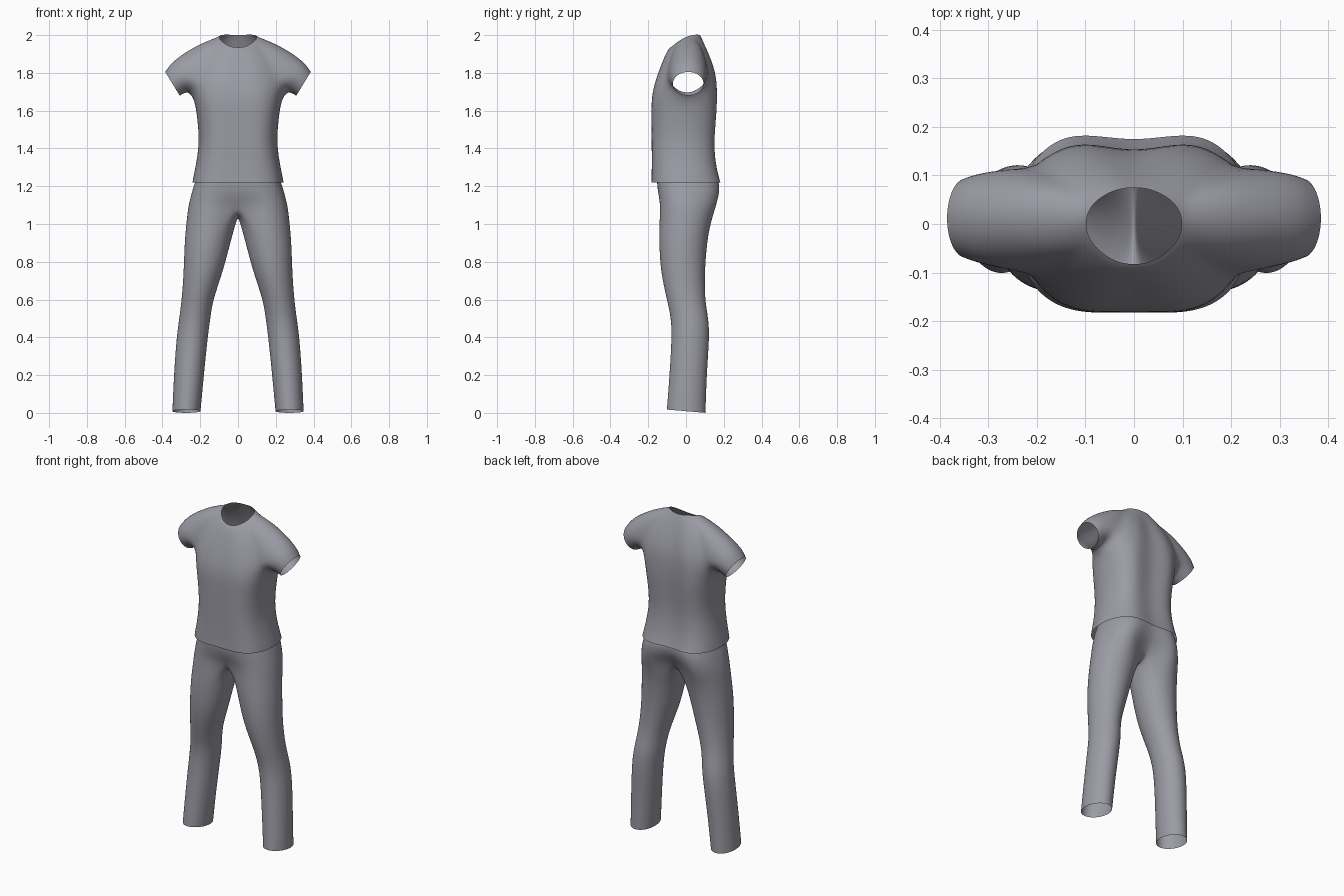
import bpy, bmesh, math
from mathutils import Vector

if "Cube" in bpy.data.objects:
    bpy.data.objects.remove(bpy.data.objects["Cube"])

cloth = bpy.data.materials.new("dark_cloth")
cloth.diffuse_color = (.33, .33, .375, 1)
cloth.use_nodes = True
cloth.node_tree.nodes["Principled BSDF"].inputs["Base Color"].default_value = cloth.diffuse_color


def spline(keys, n=3):
    """Catmull-Rom through half-ring keys; neighbours are reflected at x = 0."""
    k = [Vector(p) for p in keys]
    flip = lambda v: Vector((-v.x, v.y, v.z))
    ext = [flip(k[1])] + k + [flip(k[-2])]
    out = []
    for i in range(1, len(ext) - 2):
        a, b, c, d = ext[i - 1:i + 3]
        for s in range(n):
            t = s / n
            out.append(0.5 * (2 * b + (c - a) * t + (2 * a - 5 * b + 4 * c - d) * t ** 2
                              + (3 * b - a - 3 * c + d) * t ** 3))
    return out + [k[-1]]


def round_shoulder(pts):
    """Turn columns 6 to 12 into a half ellipse over the shoulder."""
    f, top, b = pts[6].copy(), pts[9].copy(), pts[12].copy()
    m = (f + b) / 2
    for i in range(7):
        a = math.pi * i / 6
        pts[6 + i] = m + (f - m) * math.cos(a) + (top - m) * math.sin(a)
    return pts


def half_ring(z, a, yf, yb, cf=1.0, cb=1.0):
    """Half body section from front centre to back centre."""
    return spline([(0, yf * cf, z), (.55 * a, yf * .97, z), (.88 * a, yf * .65, z), (a, 0, z),
                   (.88 * a, yb * .66, z), (.55 * a, yb, z), (0, yb * cb, z)])


def add(bm, pts):
    return [bm.verts.new(p) for p in pts]


def strip(bm, r1, r2, closed=False):
    n = len(r1)
    for i in range(n if closed else n - 1):
        j = (i + 1) % n
        bm.faces.new((r1[i], r1[j], r2[j], r2[i]))


def finish(bm, name):
    bmesh.ops.recalc_face_normals(bm, faces=bm.faces)
    for f in bm.faces:
        f.smooth = True
    me = bpy.data.meshes.new(name)
    bm.to_mesh(me)
    bm.free()
    me.materials.append(cloth)
    ob = bpy.data.objects.new(name, me)
    bpy.context.collection.objects.link(ob)
    m = ob.modifiers.new("Mirror", 'MIRROR')
    m.use_clip = True
    m.merge_threshold = 0.002
    s = ob.modifiers.new("Smooth", 'SUBSURF')
    s.levels = s.render_levels = 2


# --- Shirt: yoke rings from the neck down, then split into torso and sleeve
bm = bmesh.new()
yoke = [
    [(0, -.083, 1.935), (.045, -.073, 1.942), (.085, -.04, 1.967), (.099, 0, 1.99),
     (.085, .04, 2.001), (.045, .067, 2.002), (0, .075, 2.0)],
    [(0, -.097, 1.922), (.053, -.087, 1.93), (.098, -.05, 1.957), (.116, 0, 1.985),
     (.098, .05, 1.988), (.053, .081, 1.98), (0, .088, 1.972)],
    [(0, -.125, 1.86), (.08, -.12, 1.865), (.155, -.08, 1.89), (.21, .008, 1.951),
     (.155, .092, 1.92), (.08, .122, 1.90), (0, .118, 1.895)],
    [(0, -.165, 1.745), (.11, -.162, 1.75), (.215, -.108, 1.765), (.297, .012, 1.905),
     (.215, .124, 1.785), (.11, .163, 1.79), (0, .151, 1.785)],
]
rows = [spline(r) for r in yoke]
rows = [add(bm, r) for r in rows[:2] + [round_shoulder(r) for r in rows[2:]]]
for r1, r2 in zip(rows, rows[1:]):
    strip(bm, r1, r2)
split = rows[-1]

# underarm bridge shared by torso and sleeve
f, b = split[6].co, split[12].co
under = []
for i in range(1, 6):
    t = i / 6
    s = math.sin(math.pi * t)
    under.append(f.lerp(b, t) + Vector((.05 * s, 0, -.08 * s)))
under = add(bm, under)

# torso down to the hem
prev = split[:7] + under + split[12:]
for z, a, yf, yb, cb in [(1.665, .232, -.182, .165, .93), (1.57, .217, -.182, .16, .93),
                         (1.44, .205, -.181, .148, .94), (1.33, .22, -.18, .154, .95),
                         (1.25, .237, -.181, .172, .96), (1.22, .242, -.182, .181, .96)]:
    row = add(bm, half_ring(z, a, yf, yb, 1, cb))
    strip(bm, prev, row)
    prev = row

# short sleeve: ellipses between a top and a bottom point
prev = split[6:13] + under[::-1]
for top, bottom, half in [((.356, .012, 1.855), (.276, .012, 1.693), .098),
                          ((.387, .012, 1.808), (.307, .012, 1.677), .085)]:
    top, bottom = Vector(top), Vector(bottom)
    mid, up = (top + bottom) / 2, (top - bottom) / 2
    row = []
    for i in range(12):
        a = math.pi * i / 6
        row.append(mid + up * math.sin(a) + Vector((0, -half * math.cos(a), 0)))
    row = add(bm, row)
    strip(bm, prev, row, True)
    prev = row
finish(bm, "shirt")

# --- Trousers: pelvis half rings, then split at the crotch into a leg tube
bm = bmesh.new()
prev = None
for z, a, yf, yb, cf, cb in [(1.26, .212, -.152, .158, 1, .96), (1.21, .233, -.153, .178, 1, .95),
                             (1.15, .25, -.147, .176, .97, .86), (1.09, .265, -.142, .16, .8, .68)]:
    row = add(bm, half_ring(z, a, yf, yb, cf, cb))
    if prev:
        strip(bm, prev, row)
    prev = row

# crotch seam under the body
f, b = row[0].co, row[18].co
seam = []
for i in range(1, 6):
    t = i / 6
    seam.append(b.lerp(f, t) + Vector((0, 0, -.052 * math.sin(math.pi * t))))
prev = row + add(bm, seam)

# leg tube down to the cuff
for z, xi, xo, yf, yb in [(1.0, .012, .275, -.142, .13), (.9, .04, .284, -.143, .112),
                          (.75, .078, .288, -.136, .1), (.6, .132, .298, -.102, .1),
                          (.5, .146, .312, -.079, .12), (.4, .160, .326, -.076, .125),
                          (.2, .180, .340, -.088, .11), (.009, .198, .348, -.102, .104)]:
    pts = []
    for i in range(24):
        a = math.radians(225 + 15 * i)
        y = (yf + yb) / 2 + (yb - yf) / 2 * math.sin(a)
        tilt = -.085 * y if z < .1 else 0
        pts.append(((xi + xo) / 2 + (xo - xi) / 2 * math.cos(a), y, z + tilt))
    row = add(bm, pts)
    strip(bm, prev, row, True)
    prev = row
finish(bm, "trousers")
